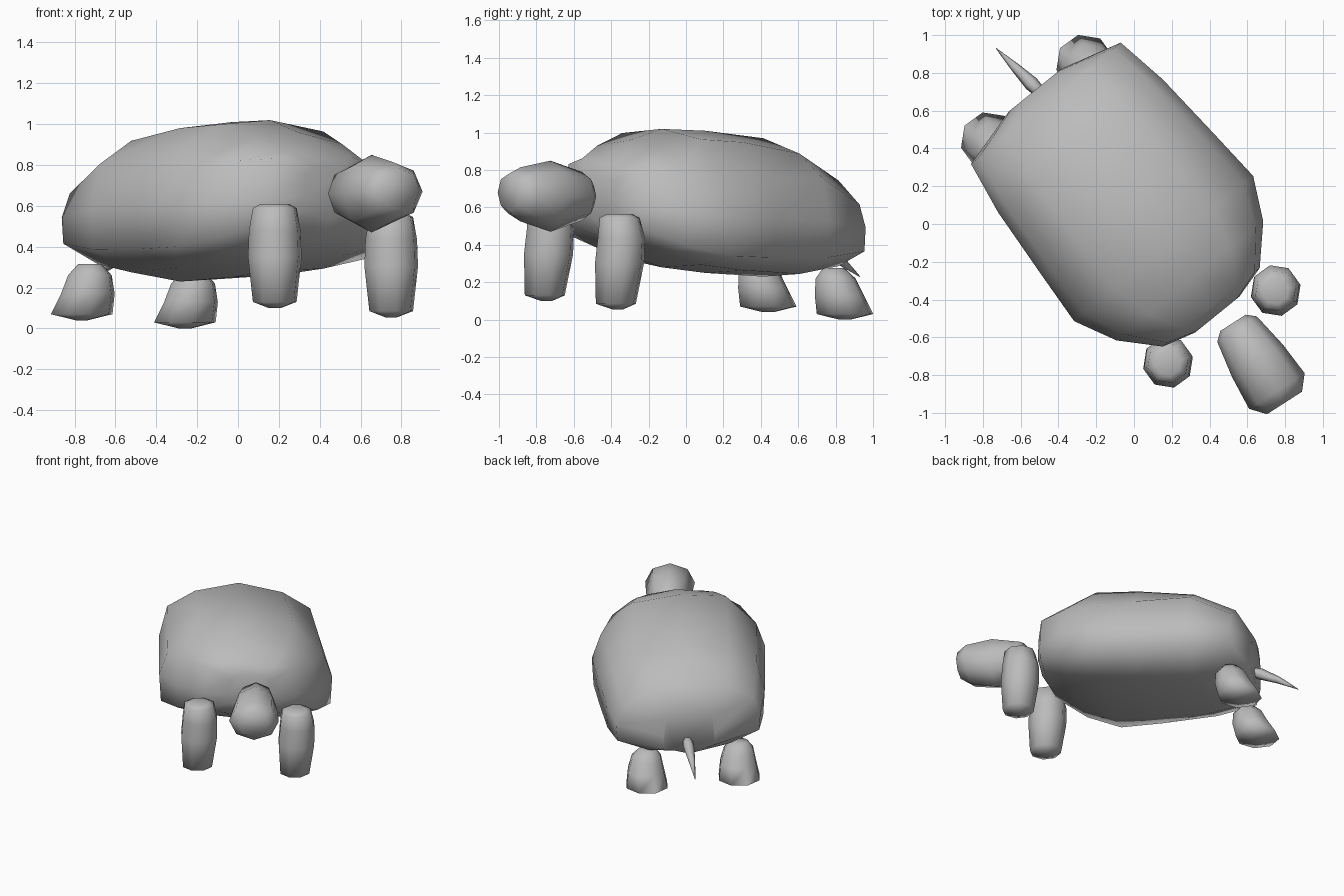
import bpy, bmesh, math
from mathutils import Vector

cube = bpy.data.objects.get("Cube")
if cube:
    bpy.data.objects.remove(cube, do_unlink=True)

grey = bpy.data.materials.new("plain_grey")
grey.use_nodes = True
GREY = (0.5, 0.5, 0.5, 1)
grey.diffuse_color = GREY
grey.node_tree.nodes["Principled BSDF"].inputs["Base Color"].default_value = GREY


def loft(name, rings):
    """Bridge equal-sized rings of points and cap both ends."""
    bm = bmesh.new()
    loops = [[bm.verts.new(p) for p in ring] for ring in rings]
    n = len(loops[0])
    for a, b in zip(loops, loops[1:]):
        for i in range(n):
            j = (i + 1) % n
            bm.faces.new((a[i], a[j], b[j], b[i]))
    bm.faces.new(loops[0][::-1])
    bm.faces.new(loops[-1])
    bmesh.ops.recalc_face_normals(bm, faces=bm.faces)
    mesh = bpy.data.meshes.new(name)
    bm.to_mesh(mesh)
    bm.free()
    mesh.materials.append(grey)
    obj = bpy.data.objects.new(name, mesh)
    bpy.context.collection.objects.link(obj)
    bpy.ops.object.select_all(action='DESELECT')
    obj.select_set(True)
    bpy.context.view_layer.objects.active = obj
    bpy.ops.object.shade_smooth_by_angle(angle=math.radians(100))


def oval(centre, u, v, sides=8, turn=0.0):
    """Polygonal ellipse spanned by two radius vectors."""
    angles = [math.tau * (i + turn) / sides for i in range(sides)]
    return [Vector(centre) + u * math.cos(a) + v * math.sin(a) for a in angles]


UP = Vector((0, 0, 1))
FORWARD = Vector((0.63, -0.777, 0))
LEFT = Vector((0.777, 0.63, 0))


# Shell and belly: boxy domed sections, leaning slightly to the left
def shell_section(f, w, top, rim, bottom, inner_drop, outer_drop):
    h = top - rim
    half = [(0, top), (0.55 * w, top - inner_drop * h), (0.9 * w, top - outer_drop * h),
            (w, rim + 0.32 * h), (0.98 * w, rim), (0.55 * w, bottom + 0.03), (0, bottom)]
    outline = half + [(-l, z) for l, z in half[-2:0:-1]]
    return [FORWARD * f + LEFT * (l + 0.04) + UP * (z - 0.05 * l) for l, z in outline]


loft("shell", [shell_section(*s) for s in (
    (-0.88, 0.18, 0.65, 0.34, 0.29, 0.05, 0.27),
    (-0.79, 0.51, 0.79, 0.39, 0.27, 0.08, 0.38),
    (-0.50, 0.56, 0.97, 0.36, 0.23, 0.11, 0.31),
    (-0.10, 0.59, 1.01, 0.36, 0.25, 0.07, 0.36),
    (0.20, 0.61, 1.02, 0.37, 0.28, 0.06, 0.41),
    (0.42, 0.50, 0.96, 0.42, 0.34, 0.08, 0.30),
    (0.60, 0.33, 0.86, 0.50, 0.44, 0.02, 0.12),
    (0.65, 0.15, 0.79, 0.57, 0.53, 0.04, 0.20))])

# Head: blunt egg along its own axis (distance, width, height, half height)
AXIS = Vector((0.54, -0.84, 0))
SIDE = Vector((0.84, 0.54, 0))
loft("head", [oval(Vector((0.67, -0.75, z)) + AXIS * s, SIDE * w, UP * h) for s, w, z, h in (
    (-0.27, 0.08, 0.66, 0.08),
    (-0.23, 0.125, 0.66, 0.13),
    (-0.03, 0.16, 0.66, 0.19),
    (0.16, 0.175, 0.67, 0.145),
    (0.235, 0.11, 0.68, 0.10))])


# Legs: stacked rings (x, y, height, radius)
def leg(name, x, y, z, stations):
    loft(name, [oval((x + dx, y + dy, z + dz), Vector((r, 0, 0)), Vector((0, r, 0)), 8, 0.3)
                for dx, dy, dz, r in stations])


FRONT = ((0, -0.01, 0.00, 0.03), (0, -0.02, 0.03, 0.11), (0, 0, 0.25, 0.135),
         (0, 0.01, 0.38, 0.13), (0, 0, 0.49, 0.11), (0, 0, 0.51, 0.07))
leg("front_right_leg", 0.18, -0.735, 0.10, FRONT)
leg("front_left_leg", 0.75, -0.355, 0.055, FRONT)

BACK = ((0, 0, 0.00, 0.03), (0, 0, 0.03, 0.155), (0.03, -0.03, 0.13, 0.135),
        (0.04, -0.05, 0.22, 0.11), (0.04, -0.06, 0.275, 0.06))
leg("back_left_leg", -0.26, 0.85, 0.0, BACK)
leg("back_right_leg", -0.765, 0.44, 0.04, BACK)

# Tail: thin arched spike pointing back and down
base, tip = Vector((-0.48, 0.68, 0.40)), Vector((-0.73, 0.93, 0.23))
across = Vector((0.7, 0.7, 0))
lift = across.cross(tip - base).normalized()
loft("tail", [oval(base.lerp(tip, t) + UP * arch, across * r, lift * r, 6)
              for t, arch, r in ((0, 0, 0.03), (0.25, 0.01, 0.04),
                                 (0.6, 0.015, 0.025), (1, 0, 0.002))])
